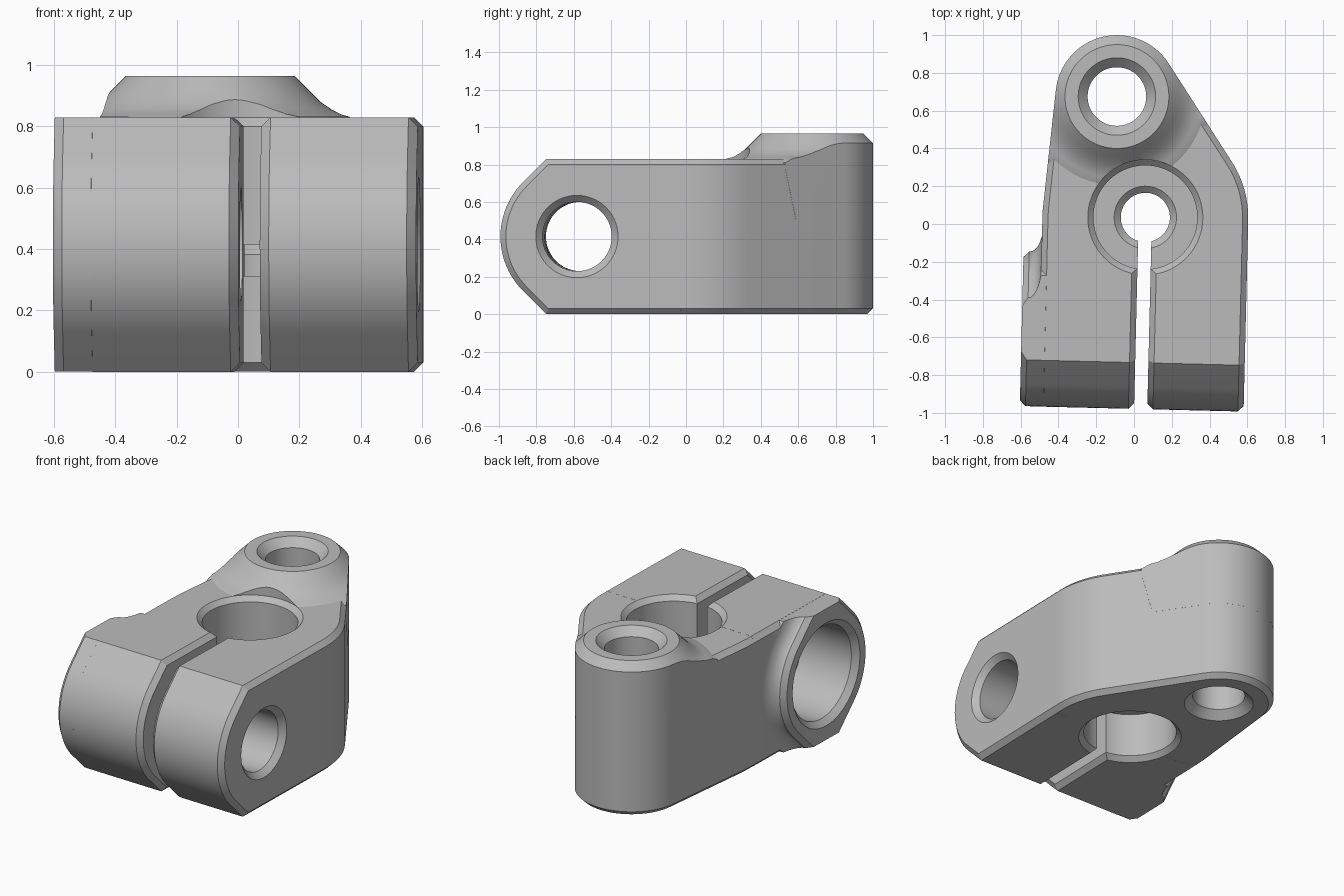
import bpy, bmesh, math
from mathutils import Matrix, Vector

if "Cube" in bpy.data.objects:
    bpy.data.objects.remove(bpy.data.objects["Cube"])

H, HALF, CH = 0.83, 0.415, 0.03          # body height, half height, edge chamfer
BORE_R, SIDE_R, BOSS_R = 0.275, 0.545, 0.325
BOSS = Vector((-0.166, 0.636))           # boss axis, relative to the bore axis
BOLT_Y, NOSE_R = -0.605, 0.41            # bolt axis and rounded nose radius
EPS = 0.0005                             # keeps overlapping faces apart
RAD = math.radians

metal = bpy.data.materials.new("grey_metal")
metal.diffuse_color = (0.5, 0.5, 0.5, 1)
metal.use_nodes = True
metal.node_tree.nodes["Principled BSDF"].inputs["Base Color"].default_value = metal.diffuse_color


def loft(name, rings):
    """Closed solid through rings of equal point count."""
    bm = bmesh.new()
    vs = [[bm.verts.new(p) for p in ring] for ring in rings]
    n = len(vs[0])
    for a, b in zip(vs, vs[1:]):
        for i in range(n):
            j = (i + 1) % n
            bm.faces.new((a[i], a[j], b[j], b[i]))
    bm.faces.new(vs[0][::-1])
    bm.faces.new(vs[-1])
    bmesh.ops.recalc_face_normals(bm, faces=bm.faces)
    me = bpy.data.meshes.new(name)
    bm.to_mesh(me)
    bm.free()
    ob = bpy.data.objects.new(name, me)
    bpy.context.collection.objects.link(ob)
    return ob


def turned(name, profile, centre=(0, 0, 0), along_x=False, n=96):
    """Solid of revolution from (radius, height) points, about z or x."""
    rings = []
    for r, h in profile:
        ring = []
        for i in range(n):
            t = 2 * math.pi * i / n
            c, s = r * math.cos(t), r * math.sin(t)
            ring.append(Vector((h, c, s) if along_x else (c, s, h)) + Vector(centre))
        rings.append(ring)
    return loft(name, rings)


def combine(ob, other, op):
    mod = ob.modifiers.new(op, 'BOOLEAN')
    mod.operation, mod.object, mod.solver = op, other, 'EXACT'
    bpy.context.view_layer.objects.active = ob
    bpy.ops.object.modifier_apply(modifier=mod.name)
    bpy.data.objects.remove(other)


def plan(z, inset):
    """Body outline from above: bore and boss circles joined by tangents."""
    phi = math.atan2(BOSS.y, BOSS.x)
    swing = math.acos((SIDE_R - BOSS_R) / BOSS.length)
    a0, a1 = phi - swing, phi + swing
    r0, r1 = SIDE_R - inset, BOSS_R - inset
    pts = [(r0, -0.1)]
    pts += [(r0 * math.cos(a0 * i / 12), r0 * math.sin(a0 * i / 12)) for i in range(13)]
    for i in range(49):
        t = a0 + (a1 - a0) * i / 48
        pts.append((BOSS.x + r1 * math.cos(t), BOSS.y + r1 * math.sin(t)))
    for i in range(4):
        t = a1 + (math.pi - a1) * i / 3
        pts.append((r0 * math.cos(t), r0 * math.sin(t)))
    pts.append((-r0, -0.1))
    return [(x, y, z) for x, y in pts]


def nose(x, r, h, sign=-1):
    """Rounded end with 45 degree flats, from top to bottom."""
    corner = r * math.sqrt(2) - h
    pts = [(corner, h)]
    pts += [(r * math.cos(RAD(45 - 90 * i / 24)), r * math.sin(RAD(45 - 90 * i / 24)))
            for i in range(25)]
    pts.append((corner, -h))
    return [(x, BOLT_Y + sign * y, HALF + z) for y, z in pts]


def jaw(name, xa, xb):
    def ring(x, d):
        return nose(x, NOSE_R - d, HALF - d) + [(x, -0.05, d), (x, -0.05, H - d)]
    return loft(name, [ring(xa, CH), ring(xa + CH, 0), ring(xb - CH, 0), ring(xb, CH)])


# Main body with chamfered top and bottom edges
body = loft("clamp_body", [plan(EPS, CH + EPS), plan(CH, EPS),
                           plan(H - CH, EPS), plan(H - EPS, CH + EPS)])

# Raised boss with a flared foot, trimmed to the body outline
boss = turned("boss", [(0.45, 0.5), (0.5, 0.78), (0.5, 0.81), (0.465, 0.832), (0.43, 0.84),
                       (0.395, 0.856), (0.36, 0.88), (0.325, 0.915), (0.275, 0.965)],
              (BOSS.x, BOSS.y, 0))
combine(boss, loft("boss_trim", [plan(0.3, 0), plan(1.2, 0)]), 'INTERSECT')
combine(body, boss, 'UNION')

# Two jaws either side of the slit
combine(body, jaw("right_jaw", 0.035, SIDE_R), 'UNION')
combine(body, jaw("left_jaw", -SIDE_R, -0.035), 'UNION')

# Side pad around the bolt head, blended into the left wall
rings = []
for x, front, grow in [(-0.64, -CH, -CH), (-0.61, 0, 0), (-0.595, 0, 0.002), (-0.58, 0, 0.012),
                       (-0.565, 0, 0.03), (-0.553, 0, 0.055), (-0.545, 0, 0.085),
                       (-0.49, 0, 0.085)]:
    h = HALF - EPS
    rings.append(nose(x, NOSE_R - EPS + front, h)
                 + nose(x, NOSE_R - EPS + grow, h, 1)[::-1])
combine(body, loft("side_pad", rings), 'UNION')

# Main bore, chamfered at both ends
combine(body, turned("bore_cutter", [(0.335, -0.03), (0.305, 0), (BORE_R, 0.03),
                                     (BORE_R, 0.80), (0.305, 0.83), (0.305, 1.1)]),
        'DIFFERENCE')

# Ledge inside the bore, split by the slit
ledge = turned("ledge", [(0.29, 0.31), (0.29, 0.415)])
combine(ledge, turned("ledge_cutter", [(0.13, 0.2), (0.13, 0.383), (0.165, 0.415),
                                       (0.165, 0.5)]), 'DIFFERENCE')
combine(ledge, loft("slit_cutter", [[(-0.035, -0.4, z), (0.035, -0.4, z),
                                     (0.035, 0, z), (-0.035, 0, z)] for z in (0.2, 0.5)]),
        'DIFFERENCE')
combine(body, ledge, 'UNION')

# Boss hole, countersunk at both ends
combine(body, turned("boss_hole_cutter", [(0.235, -0.03), (0.205, 0), (0.155, 0.05),
                                          (0.155, 0.915), (0.205, 0.965), (0.235, 0.995)],
                     (BOSS.x, BOSS.y, 0)), 'DIFFERENCE')

# Bolt hole with a wide counterbore on the left
combine(body, turned("bolt_hole_cutter", [(0.355, -0.67), (0.325, -0.64), (0.29, -0.605),
                                          (0.29, -0.25), (0.185, -0.25), (0.185, 0.51),
                                          (0.22, 0.545), (0.25, 0.575)],
                     (0, BOLT_Y, HALF), True), 'DIFFERENCE')

# Slight turn about the bore axis, then place
body.data.transform(Matrix.Translation((0.06, 0.035, 0)) @ Matrix.Rotation(RAD(-1.4), 4, 'Z'))
body.data.materials.clear()
body.data.materials.append(metal)
for p in body.data.polygons:
    p.material_index = 0
bpy.ops.object.select_all(action='DESELECT')
body.select_set(True)
bpy.context.view_layer.objects.active = body
bpy.ops.object.shade_smooth_by_angle(angle=RAD(25))
